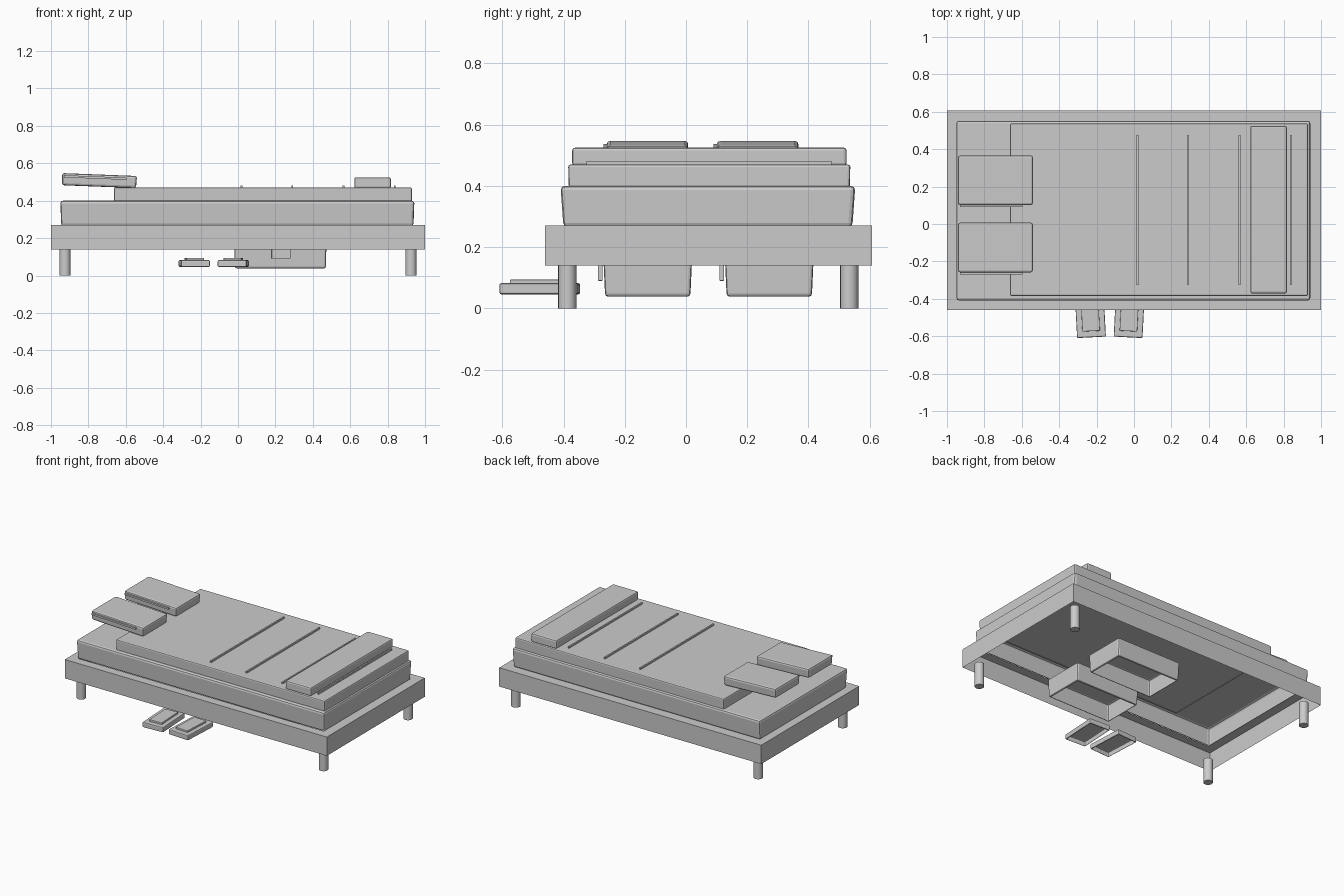
import bpy, bmesh, math
from mathutils import Matrix, Vector

if "Cube" in bpy.data.objects:
    bpy.data.objects.remove(bpy.data.objects["Cube"])


def finish(name, bm, smooth=False):
    me = bpy.data.meshes.new(name)
    bm.normal_update()
    bm.to_mesh(me)
    bm.free()
    ob = bpy.data.objects.new(name, me)
    bpy.context.scene.collection.objects.link(ob)
    if smooth:
        bpy.context.view_layer.objects.active = ob
        ob.select_set(True)
        bpy.ops.object.shade_smooth_by_angle(angle=math.radians(35))
        ob.select_set(False)
    return ob


def block(name, x, y, z, bevel=0.0, base=(1, 1), open_base=False, tilt=0, turn=0):
    """Bevelled block from (min, max) ranges; base scales the lower face."""
    centre = Vector((sum(x) / 2, sum(y) / 2, sum(z) / 2))
    bm = bmesh.new()
    bmesh.ops.create_cube(bm, size=1)
    for v in bm.verts:
        low = v.co.z < 0
        v.co.x *= (x[1] - x[0]) * (base[0] if low else 1)
        v.co.y *= (y[1] - y[0]) * (base[1] if low else 1)
        v.co.z *= z[1] - z[0]
    if bevel:
        bmesh.ops.bevel(bm, geom=bm.edges[:], offset=bevel, segments=2,
                        profile=0.5, affect='EDGES')
    if open_base:
        bm.normal_update()
        under = [f for f in bm.faces if f.normal.z < -0.99]
        bmesh.ops.delete(bm, geom=under, context='FACES')
    rot = Matrix.Rotation(math.radians(turn), 4, 'Z') @ Matrix.Rotation(math.radians(tilt), 4, 'Y')
    bmesh.ops.transform(bm, matrix=Matrix.Translation(centre) @ rot, verts=bm.verts[:])
    return finish(name, bm)


def frame():
    """Outer walls and a flat top rim, open underneath."""
    loops = [((-1, 1), (-0.46, 0.608), 0.14),
             ((-1, 1), (-0.46, 0.608), 0.27),
             ((-0.94, 0.935), (-0.40, 0.54), 0.27)]
    bm = bmesh.new()
    rings = []
    for x, y, z in loops:
        rings.append([bm.verts.new((x[i], y[j], z))
                      for i, j in ((0, 0), (1, 0), (1, 1), (0, 1))])
    for a, b in zip(rings, rings[1:]):
        for i in range(4):
            k = (i + 1) % 4
            bm.faces.new((a[i], a[k], b[k], b[i]))
    return finish("bed_frame", bm)


# frame and legs
frame()
for side, x in (("left", -0.925), ("right", 0.925)):
    for end, y in (("front", -0.388), ("back", 0.533)):
        bm = bmesh.new()
        bmesh.ops.create_cone(bm, cap_ends=True, segments=16, radius1=0.03,
                              radius2=0.03, depth=0.16,
                              matrix=Matrix.Translation((x, y, 0.08)))
        finish(f"{end}_{side}_leg", bm, smooth=True)

# mattress, blanket and folded throw
block("mattress", (-0.95, 0.943), (-0.41, 0.553), (0.265, 0.40), 0.014, (0.995, 0.98), True)
block("blanket", (-0.663, 0.93), (-0.385, 0.537), (0.39, 0.47), 0.008, (1, 0.995), True)
block("folded_throw", (0.622, 0.817), (-0.372, 0.525), (0.465, 0.525), 0.01, (1, 1), True)

# stitched seams across the blanket
for i, x in enumerate((0.018, 0.29, 0.565, 0.838)):
    block(f"blanket_seam_{i + 1}", (x - 0.005, x + 0.005), (-0.325, 0.475), (0.466, 0.481))

# tilted pillows with a piping strip along the front
for i, y in enumerate((-0.26, 0.1)):
    block(f"pillow_{i + 1}", (-0.942, -0.541), (y, y + 0.268), (0.475, 0.54), 0.012,
          (0.985, 0.97), tilt=2.2)
    block(f"pillow_piping_{i + 1}", (-0.93, -0.595), (y - 0.01, y + 0.006), (0.518, 0.53),
          tilt=2.2)

# storage boxes under the bed, each with a front handle
for i, y in enumerate((-0.27, 0.127)):
    block(f"storage_box_{i + 1}", (-0.02, 0.473), (y, y + 0.29), (0.038, 0.165), 0.01,
          (0.985, 0.96), True)
    block(f"box_handle_{i + 1}", (0.18, 0.28), (y - 0.018, y - 0.003), (0.09, 0.14), 0.002)

# slippers, turned slightly apart
for i, (x, turn) in enumerate(((-0.234, 3), (-0.025, -3))):
    block(f"slipper_{i + 1}", (x - 0.077, x + 0.077), (-0.606, -0.349), (0.046, 0.082), 0.006,
          turn=turn, open_base=True)
    block(f"slipper_top_{i + 1}", (x - 0.047, x + 0.047), (-0.573, -0.382), (0.078, 0.094),
          0.003, turn=turn)
